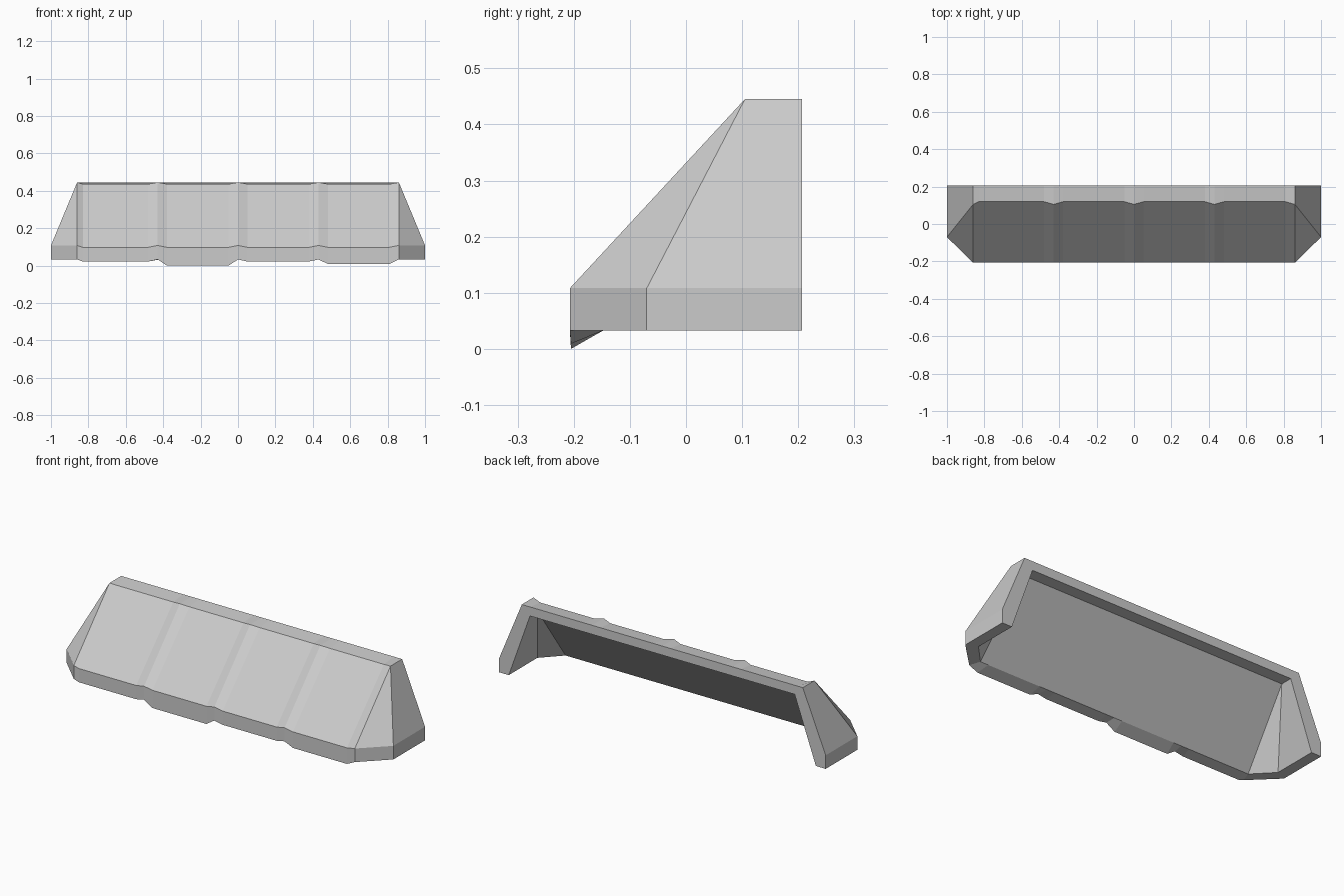
import bpy, bmesh

if "Cube" in bpy.data.objects:
    bpy.data.objects.remove(bpy.data.objects["Cube"])

BACK, TOP, UNDER, RIM = 0.207, 0.445, 0.395, 0.033
IN_LOW, IN_TOP = 0.84 / 0.86, 0.81 / 0.86   # inner / outer width ratios


def front_column(x, low=RIM, recessed=False):
    """Cross-section of the front: top, fold, lower lip, inner lip, inner top."""
    if recessed:
        outer = [(x, 0.119, 0.436), (x, -0.205, 0.098), (x, -0.205, low)]
    else:
        outer = [(x, 0.105, TOP), (x, -BACK, 0.108), (x, -BACK, RIM)]
    return outer + [(x * IN_LOW, -0.147, RIM), (x * IN_TOP, 0.14, UNDER)]


def side_column(s, y, y_top, y_in, y_in_top):
    """Cross-section of an end wall on side s."""
    return [(s * 0.86, y_top, TOP), (s, y, 0.108), (s, y, RIM),
            (s * 0.94, y_in, RIM), (s * 0.81, y_in_top, UNDER)]


def end_wall(s):
    return [side_column(s, BACK, BACK, BACK, BACK),
            side_column(s, -0.07, 0.105, -0.043, 0.14)]


# Four sunken panels between raised seams, each with its own hem height
front = []
for i, low in enumerate((0.022, 0.0, 0.022, 0.009)):
    x0 = -0.86 + i * 0.43
    front.append(front_column(x0))
    left_inset = 0.03 if i == 0 else 0.05
    right_inset = 0.05
    front.append(front_column(x0 + left_inset, low, True))
    front.append(front_column(x0 + 0.43 - right_inset, low, True))
front.append(front_column(0.86))
columns = end_wall(-1) + front + end_wall(1)[::-1]

bm = bmesh.new()
cache = {}


def face(points):
    verts = []
    for p in points:
        key = tuple(round(c, 4) for c in p)
        if key not in cache:
            cache[key] = bm.verts.new(key)
        if cache[key] not in verts:
            verts.append(cache[key])
    if len(verts) > 2:
        bm.faces.new(verts)


# Outer skin, hem and inner skin
for a, b in zip(columns, columns[1:]):
    for k in range(4):
        face([a[k], b[k], b[k + 1], a[k + 1]])

# Top ledge: upper face, rear edge and underside
for a, b in zip(front, front[1:]):
    xa, xb = a[0][0], b[0][0]
    ua, ub = (xa, BACK, TOP), (xb, BACK, TOP)
    la, lb = (xa * IN_TOP, BACK, UNDER), (xb * IN_TOP, BACK, UNDER)
    face([a[0], b[0], ub, ua])
    face([ua, ub, lb, la])
    face([la, lb, b[4], a[4]])

# Rear edges of the end walls
face(columns[0])
face(columns[-1])

bmesh.ops.recalc_face_normals(bm, faces=bm.faces[:])
mesh = bpy.data.meshes.new("awning_canopy")
bm.to_mesh(mesh)
bm.free()
canopy = bpy.data.objects.new("awning_canopy", mesh)
bpy.context.collection.objects.link(canopy)
